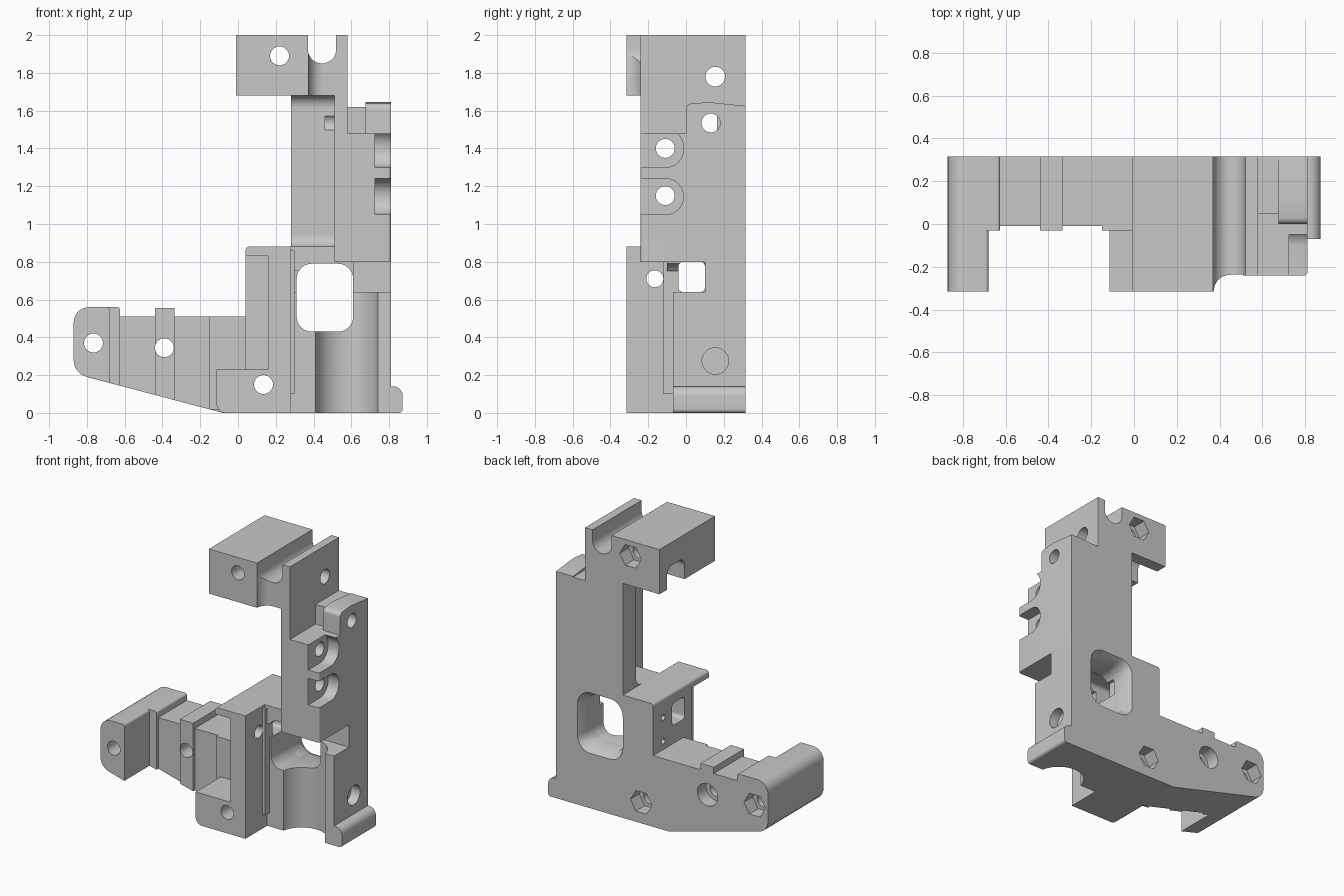
import bpy, bmesh, math
from mathutils import Vector

cube = bpy.data.objects.get("Cube")
if cube:
    bpy.data.objects.remove(cube, do_unlink=True)

SHADE = (0.58, 0.58, 0.58, 1)
grey = bpy.data.materials.new("plain grey")
grey.use_nodes = True
grey.diffuse_color = SHADE
grey.node_tree.nodes["Principled BSDF"].inputs["Base Color"].default_value = SHADE

BACK, FRONT = 0.315, -0.315


def prism(name, pts, axis, lo, hi, grow=1.0):
    """Extrude a 2D outline along an axis; grow scales the far end."""
    place = {"x": lambda a, b, d: (d, a, b),
             "y": lambda a, b, d: (a, d, b),
             "z": lambda a, b, d: (a, b, d)}[axis]
    ca = (min(p[0] for p in pts) + max(p[0] for p in pts)) / 2
    cb = (min(p[1] for p in pts) + max(p[1] for p in pts)) / 2
    bm = bmesh.new()
    near = [bm.verts.new(place(a, b, lo)) for a, b in pts]
    far = [bm.verts.new(place(ca + (a - ca) * grow, cb + (b - cb) * grow, hi)) for a, b in pts]
    bm.faces.new(near)
    bm.faces.new(far[::-1])
    for i in range(len(pts)):
        j = (i + 1) % len(pts)
        bm.faces.new((near[i], far[i], far[j], near[j]))
    bmesh.ops.recalc_face_normals(bm, faces=bm.faces)
    mesh = bpy.data.meshes.new(name)
    bm.to_mesh(mesh)
    bm.free()
    mesh.materials.append(grey)
    obj = bpy.data.objects.new(name, mesh)
    bpy.context.scene.collection.objects.link(obj)
    return obj


def rounded(corners, steps=6):
    """Outline from (a, b, radius) corners with filleted corners."""
    out, n = [], len(corners)
    for i, (a, b, r) in enumerate(corners):
        p = Vector((a, b))
        if r == 0:
            out.append((a, b))
            continue
        u = (Vector(corners[i - 1][:2]) - p).normalized()
        v = (Vector(corners[(i + 1) % n][:2]) - p).normalized()
        half = u.angle(v) / 2
        c = p + (u + v).normalized() * (r / math.sin(half))
        s, e = p + u * (r / math.tan(half)) - c, p + v * (r / math.tan(half)) - c
        for k in range(steps + 1):
            out.append(tuple(c + s.lerp(e, k / steps).normalized() * r))
    return out


def rect(a0, a1, b0, b1, r=0.0):
    return rounded([(a0, b0, r), (a1, b0, r), (a1, b1, r), (a0, b1, r)])


def arc(a, b, r, start, end, n):
    return [(a + r * math.cos(t), b + r * math.sin(t))
            for t in (start + (end - start) * k / n for k in range(n + 1))]


def circle(a, b, r, n=32):
    return arc(a, b, r, 0, 2 * math.pi, n)[:-1]


def box(name, x0, x1, y0, y1, z0, z1):
    return prism(name, rect(x0, x1, z0, z1), "y", y0, y1)


def slope(x):
    return max(0.0, -0.264 * (x + 0.08))


def arm_strip(name, x0, x1, top, y0):
    return prism(name, [(x0, slope(x0)), (x1, slope(x1)), (x1, top), (x0, top)], "y", y0, BACK)


def end_profile(x1):
    return rounded([(-0.87, 0.56, 0.08), (-0.87, 0.21, 0.09), (x1, slope(x1), 0), (x1, 0.56, 0.015)])


# Side arm
solids = [
    prism("arm", rounded([(-0.8, 0.51, 0), (-0.8, slope(-0.8), 0), (-0.08, 0, 0.05),
                          (0.3, 0, 0), (0.3, 0.51, 0)]), "y", -0.01, BACK),
    prism("arm_end_step", end_profile(-0.625), "y", -0.03, BACK),
    prism("arm_end_block", end_profile(-0.68), "y", FRONT, BACK),
    arm_strip("arm_rib", -0.44, -0.335, 0.555, -0.03),
    arm_strip("arm_root", -0.15, 0.1, 0.51, -0.03),
    # Front pillar and its flange
    prism("front_flange", rounded([(-0.115, 0, 0.05), (0.28, 0, 0), (0.28, 0.23, 0), (-0.115, 0.23, 0)]),
          "y", FRONT, 0.1),
    box("pillar", 0.16, 0.28, FRONT, 0.1, 0, 0.86),
    box("pillar_core", 0.04, 0.3, -0.12, BACK, 0.1, 0.86),
    prism("pillar_cap", rounded([(0.04, 0.83, 0), (0.28, 0.83, 0), (0.28, 0.88, 0), (0.04, 0.88, 0.02)]),
          "y", FRONT, BACK),
    box("cap_bridge", 0.25, 0.53, -0.1, BACK, 0.75, 0.88),
    # Lower base and foot
    box("base", 0.27, 0.81, -0.07, BACK, 0, 0.64),
    prism("foot", rounded([(0.7, 0, 0), (0.872, 0, 0.02), (0.872, 0.14, 0.05), (0.7, 0.14, 0)]),
          "y", -0.07, BACK),
    # Upright column
    box("column_web", 0.28, 0.58, 0.165, BACK, 0.05, 1.7),
    box("column_back", 0.55, 0.81, 0.165, BACK, 0.05, 1.62),
    box("column_side", 0.61, 0.81, 0.1, BACK, 0.6, 0.85),
    box("tall_wall", 0.51, 0.58, -0.24, BACK, 0.8, 2.0),
    prism("side_block", rounded([(0.55, -0.24, 0), (0.81, -0.24, 0.015), (0.81, BACK, 0.01), (0.55, BACK, 0)]),
          "z", 0.8, 1.48),
    prism("inner_shoulder", rect(0.05, BACK, 1.4, 1.62), "x", 0.55, 0.7),
    prism("outer_shoulder", rounded([(0, 1.4, 0), (BACK, 1.4, 0), (BACK, 1.625, 0), (0.12, 1.645, 0),
                                     (0, 1.635, 0.03)]), "x", 0.675, 0.81),
]

# Head with a hollow sweep at its front corner
sweep = arc(0.45, FRONT, 0.078, math.pi, math.pi / 2, 8)
solids.append(prism("head", [(-0.01, FRONT)] + sweep + [(0.55, -0.237), (0.55, BACK), (-0.01, BACK)],
                    "z", 1.68, 2.0))

# Coves where the web meets the head and the cap
for name, z, s in (("head_cove", 1.68, -1), ("cap_cove", 0.88, 1)):
    curve = arc(0.105, z + s * 0.06, 0.06, 0, -s * math.pi / 2, 8)
    solids.append(prism(name, curve + [(0.105, z - s * 0.03), (0.2, z - s * 0.03), (0.2, z + s * 0.06)],
                        "x", 0.28, 0.53))

cutters = [
    # Window with a flared rear mouth
    prism("window", rect(0.31, 0.61, 0.43, 0.79, 0.08), "y", -0.5, 0.5),
    prism("window_flare", rect(0.315, 0.605, 0.435, 0.785, 0.08), "y", 0.235, 0.32, 1.25),
    prism("side_window", rect(-0.04, 0.1, 0.64, 0.8, 0.025), "x", 0.0, 0.9),
    # Upright hollow in the base
    prism("base_hollow", circle(0.575, -0.1, 0.168, 48), "z", -0.1, 0.7),
    # Groove and underside arch in the head
    prism("groove", arc(0.445, 1.925, 0.075, math.pi, 2 * math.pi, 16) + [(0.52, 2.1), (0.37, 2.1)],
          "y", -0.5, 0.5),
    prism("head_arch", rect(0.03, 0.23, 1.6, 1.835, 0.06), "x", -0.1, 0.279),
    # Side holes
    prism("wall_hole", circle(0.155, 1.78, 0.052), "x", 0.2, 0.9),
    prism("shoulder_hole", circle(0.132, 1.535, 0.05), "x", 0.46, 0.9),
    prism("pillar_hole", circle(-0.165, 0.71, 0.045), "x", 0.0, 0.4),
    prism("base_socket", circle(0.155, 0.275, 0.07), "x", 0.74, 0.9),
]

# Screw pockets open to the front of the side block
for z0, z1 in ((1.05, 1.24), (1.3, 1.5)):
    cutters.append(prism("screw_pocket", rounded([(-0.3, z0, 0), (-0.015, z0, 0.09), (-0.015, z1, 0.09),
                                                  (-0.3, z1, 0)]), "x", 0.725, 0.9))
    cutters.append(prism("screw_hole", circle(-0.11, z0 + 0.1, 0.05), "x", 0.4, 0.9))

# Front-to-back holes, three with nut recesses and one with a round recess
for x, z, r, sides in ((-0.765, 0.37, 0.085, 6), (0.135, 0.15, 0.085, 6),
                       (0.22, 1.89, 0.085, 6), (-0.39, 0.345, 0.08, 32)):
    cutters.append(prism("bolt_hole", circle(x, z, 0.05), "y", -0.5, 0.5))
    cutters.append(prism("nut_recess", circle(x, z, r, sides), "y", 0.215, 0.5))

# Small pilot holes on the pillar side
for z in (0.57, 0.74):
    cutters.append(prism("pilot_hole", circle(0.2, z, 0.02, 16), "x", 0.0, 0.12))


def bounds(obj):
    return [(min(c), max(c)) for c in zip(*(v.co for v in obj.data.vertices))]


# Cut each part with only the cutters that reach into it
for part in solids:
    bpy.ops.object.select_all(action="DESELECT")
    bpy.context.view_layer.objects.active = part
    part.select_set(True)
    reach = bounds(part)
    for cutter in cutters:
        if all(p[0] < c[1] - 0.001 and c[0] < p[1] - 0.001 for p, c in zip(reach, bounds(cutter))):
            mod = part.modifiers.new("cut", "BOOLEAN")
            mod.operation, mod.solver, mod.object = "DIFFERENCE", "EXACT", cutter
            bpy.ops.object.modifier_apply(modifier=mod.name)
    bpy.ops.object.shade_smooth_by_angle(angle=math.radians(30))

for cutter in cutters:
    bpy.data.objects.remove(cutter, do_unlink=True)
